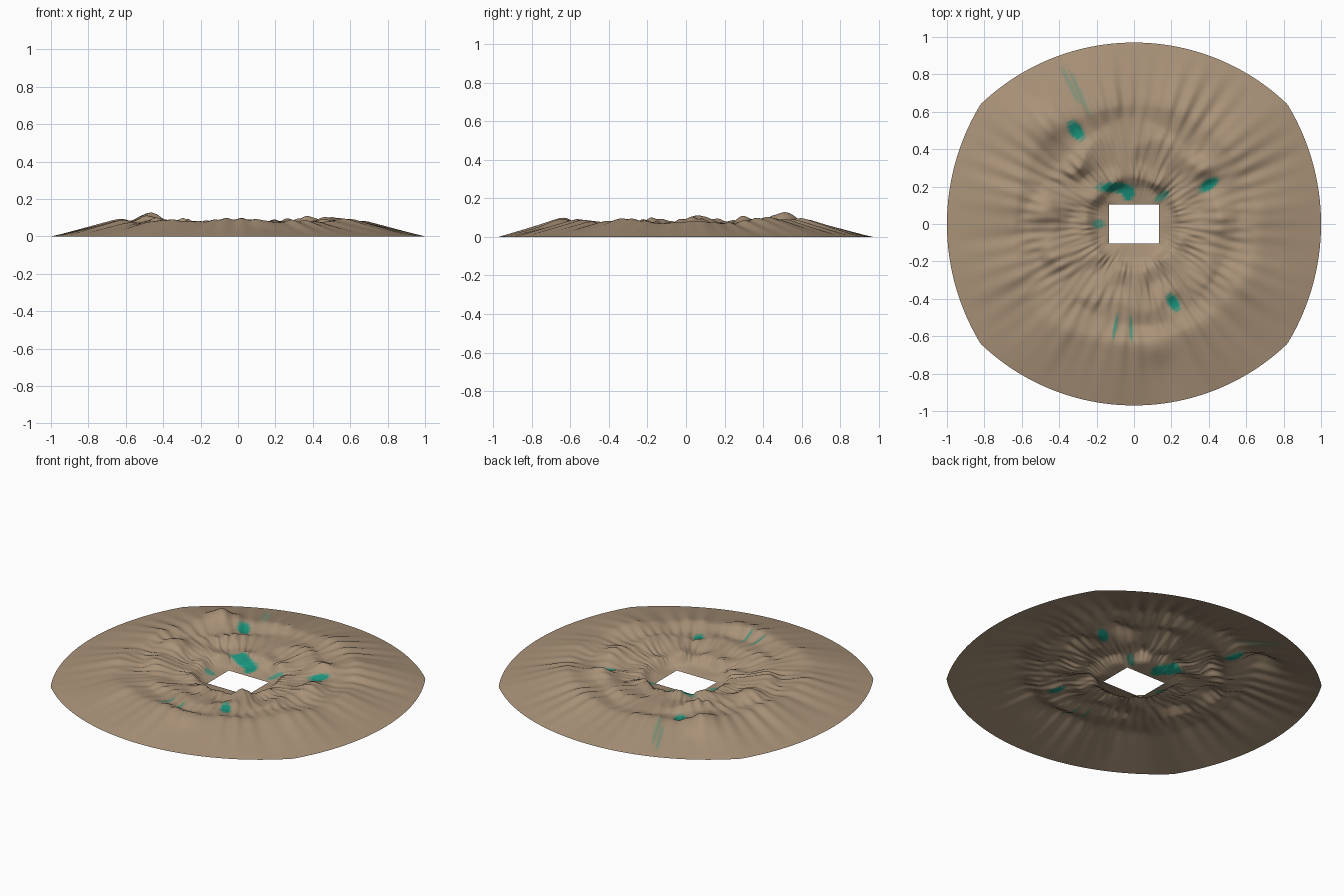
import bpy, math, random

if "Cube" in bpy.data.objects:
    bpy.data.objects.remove(bpy.data.objects["Cube"])
random.seed(7)
N = 480                       # angular divisions
TAU = 2 * math.pi


def wobble(lo, hi, count):
    """Seeded periodic noise of the angle, roughly -1..1."""
    terms = [(random.randint(lo, hi), random.uniform(0, TAU)) for _ in range(count)]
    return lambda a: sum(math.sin(k * a + p) for k, p in terms) / math.sqrt(count)


def rim_radius(a):
    """Outer outline: four shallow arcs meeting at soft corners."""
    c, s = abs(math.cos(a)), abs(math.sin(a))
    top = -0.214 * s + math.sqrt((0.214 * s) ** 2 + 1.184 ** 2 - 0.214 ** 2)
    side = -0.228 * c + math.sqrt((0.228 * c) ** 2 + 1.228 ** 2 - 0.228 ** 2)
    return min(top, side)


def hole_radius(a):
    """Rectangular opening in the middle."""
    c, s = abs(math.cos(a)), abs(math.sin(a))
    return min(0.135 / max(c, 1e-6), 0.103 / max(s, 1e-6))


# Rings of the terrain: radius, radius swing, height, height swing
RINGS = [(0.20, 0.006, 0.014, 0.004),
         (0.25, 0.010, 0.056, 0.014),
         (0.34, 0.015, 0.052, 0.010),
         (0.45, 0.022, 0.078, 0.014),
         (0.54, 0.018, 0.062, 0.009),
         (0.655, 0.020, 0.084, 0.011)]
noises = [(wobble(2, 9, 4), wobble(2, 14, 5), wobble(25, 70, 6)) for _ in RINGS]

# Extra peaks and dips: x, y, height, spread
BUMPS = [(-0.50, 0.06, 0.04, 0.07), (-0.48, 0.53, 0.04, 0.08),
         (0.38, 0.30, 0.03, 0.07), (0.12, -0.66, 0.02, 0.08),
         (-0.31, 0.49, -0.02, 0.06), (0.21, -0.42, -0.02, 0.05),
         (0.40, 0.21, -0.02, 0.05)]
# Green patches: x, y, direction, half length, half width, strength
PATCHES = [(-0.10, 0.195, 0, 0.12, 0.035, 1), (-0.03, 0.165, 1.3, 0.05, 0.045, 1),
           (-0.31, 0.50, 2.2, 0.075, 0.045, 1), (0.40, 0.21, 0.6, 0.075, 0.035, 1),
           (0.21, -0.42, 2.1, 0.065, 0.038, 1), (-0.19, 0.0, 0, 0.04, 0.03, 0.9),
           (0.15, 0.15, 0.6, 0.055, 0.025, 0.9), (-0.10, -0.55, 1.4, 0.09, 0.012, 0.8),
           (-0.015, -0.56, 1.6, 0.09, 0.012, 0.8), (-0.29, 0.70, 2.0, 0.16, 0.018, 0.4),
           (-0.34, 0.74, 2.0, 0.14, 0.018, 0.4)]
STEPS = [4, 5, 5, 6, 6, 6, 12]


def column(a):
    """One radial line of points from opening to rim."""
    rim = rim_radius(a)
    knots = [(hole_radius(a), 0.0)]
    for (r, dr, h, dh), (nr, nh, nf) in zip(RINGS, noises):
        # inner rings keep a little of the opening's shape
        rr = (r + dr * nr(a)) * (0.5 + 0.5 * rim)
        knots.append((max(rr, knots[-1][0] + 0.015),
                      max(0.006, h + dh * nh(a) + 0.1 * h * 0.5 * nf(a))))
    knots.append((rim, 0.0))
    pts = [knots[0]]
    for (r0, z0), (r1, z1), n in zip(knots, knots[1:], STEPS):
        pts += [(r0 + (r1 - r0) * k / n, z0 + (z1 - z0) * k / n) for k in range(1, n + 1)]
    out = []
    for i, (r, z) in enumerate(pts):
        x, y = r * math.cos(a), r * math.sin(a)
        if 0 < i < len(pts) - 1:
            z = (pts[i - 1][1] + 2 * z + pts[i + 1][1]) / 4
            fade = min(1, (rim - r) / 0.15, (r - knots[0][0]) / 0.1)
            for bx, by, h, w in BUMPS:
                z += fade * h * math.exp(-((x - bx) ** 2 + (y - by) ** 2) / (w * w))
        out.append((x, y, min(max(z, 0), 0.13)))
    return out


def green(x, y):
    best = 0
    for px, py, d, l, w, s in PATCHES:
        u = (x - px) * math.cos(d) + (y - py) * math.sin(d)
        v = (y - py) * math.cos(d) - (x - px) * math.sin(d)
        q = (u / l) ** 2 + (v / w) ** 2
        best = max(best, s * min(1, max(0, 1.5 * (1 - q))))
    return best


# Terrain sheet
verts = [p for i in range(N) for p in column(TAU * i / N)]
M = len(verts) // N
faces = [(i * M + j, i * M + j + 1, (i + 1) % N * M + j + 1, (i + 1) % N * M + j)
         for i in range(N) for j in range(M - 1)]
mesh = bpy.data.meshes.new("mountain_ring")
mesh.from_pydata(verts, [], faces)
terrain = bpy.data.objects.new("mountain_ring", mesh)
bpy.context.collection.objects.link(terrain)

# Earth-to-green material blend
EARTH, TEAL = (0.40, 0.29, 0.19), (0.01, 0.29, 0.20)
LEVELS = 6
for k in range(LEVELS):
    t = k / (LEVELS - 1)
    mat = bpy.data.materials.new(f"ground_{k}")
    mat.diffuse_color = [e + (g - e) * t for e, g in zip(EARTH, TEAL)] + [1]
    mat.use_nodes = True
    mat.node_tree.nodes["Principled BSDF"].inputs["Base Color"].default_value = mat.diffuse_color
    mesh.materials.append(mat)
for p in mesh.polygons:
    p.use_smooth = True
    p.material_index = round(green(p.center.x, p.center.y) * (LEVELS - 1))
